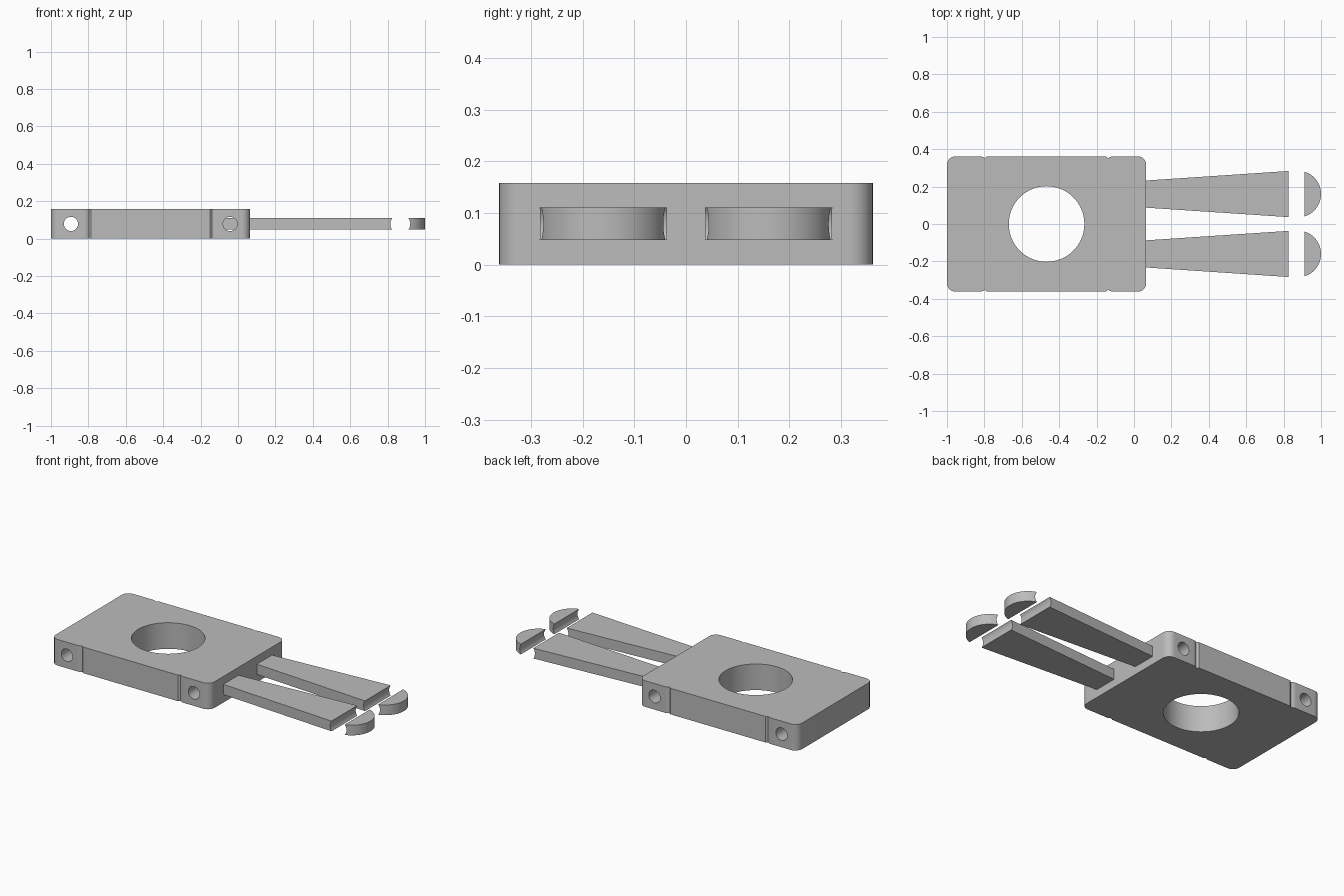
import bpy, bmesh, math
from mathutils import Matrix, Vector

if bpy.data.objects.get("Cube"):
    bpy.data.objects.remove(bpy.data.objects["Cube"], do_unlink=True)

grey = bpy.data.materials.new("plain grey")
grey.use_nodes = True
COLOUR = (0.5, 0.5, 0.5, 1)
grey.diffuse_color = COLOUR
grey.node_tree.nodes["Principled BSDF"].inputs["Base Color"].default_value = COLOUR

MID_X, HALF_X, HALF_Y, HEIGHT = -0.4675, 0.5325, 0.3615, 0.158
MID_Z, ARM_Z = HEIGHT / 2, 0.031


def finish(bm, name):
    bmesh.ops.recalc_face_normals(bm, faces=bm.faces)
    mesh = bpy.data.meshes.new(name)
    bm.to_mesh(mesh)
    bm.free()
    mesh.materials.append(grey)
    obj = bpy.data.objects.new(name, mesh)
    bpy.context.collection.objects.link(obj)
    return obj


def extrude_outline(name, points, z0, z1):
    bm = bmesh.new()
    face = bm.faces.new([bm.verts.new((x, y, z0)) for x, y in points])
    result = bmesh.ops.extrude_face_region(bm, geom=[face])
    verts = [v for v in result["geom"] if isinstance(v, bmesh.types.BMVert)]
    bmesh.ops.translate(bm, vec=(0, 0, z1 - z0), verts=verts)
    return finish(bm, name)


def cylinder(name, centre, radius, depth, along_y=False):
    bm = bmesh.new()
    turn = Matrix.Rotation(math.pi / 2, 4, 'X') if along_y else Matrix()
    bmesh.ops.create_cone(bm, cap_ends=True, segments=64, radius1=radius, radius2=radius,
                          depth=depth, matrix=Matrix.Translation(Vector(centre)) @ turn)
    obj = finish(bm, name)
    obj.hide_render = True
    return obj


def arc(cx, cy, r, start, end, steps):
    angles = [math.radians(start + (end - start) * i / steps) for i in range(steps + 1)]
    return [(cx + r * math.cos(a), cy + r * math.sin(a)) for a in angles]


def cut_and_smooth(obj, cutters):
    bpy.ops.object.select_all(action='DESELECT')
    bpy.context.view_layer.objects.active = obj
    obj.select_set(True)
    for cutter in cutters:
        mod = obj.modifiers.new("cut", 'BOOLEAN')
        mod.operation, mod.solver, mod.object = 'DIFFERENCE', 'EXACT', cutter
        bpy.ops.object.modifier_apply(modifier=mod.name)
    bpy.ops.object.shade_smooth_by_angle(angle=math.radians(30))


# Plate outline: one quarter with rounded corner and shallow side notch, then mirrored
R = 0.045
quarter = arc(HALF_X - R, HALF_Y - R, R, 0, 90, 10)
quarter += arc(0.357, HALF_Y - R, R, 90, 135, 6)
quarter += [(0.318, HALF_Y)]
quarter = [p for p in quarter if p[1] > HALF_Y - 0.012 or p[0] > 0.4]
left = [(-x, y) for x, y in reversed(quarter)]
half = quarter + left
outline = half + [(-x, -y) for x, y in half]
plate = extrude_outline("plate", [(x + MID_X, y) for x, y in outline], 0, HEIGHT)

# Central opening and the two cross holes
cutters = [cylinder("opening_cutter", (MID_X, 0, MID_Z), 0.202, 1)]
for x in (-0.893, -0.042):
    cutters.append(cylinder("cross_hole_cutter", (x, 0, MID_Z), 0.038, 2, True))
cut_and_smooth(plate, cutters)

# Two flared arms with half-round tips, parted by a cross bore
bore = cylinder("tip_bore_cutter", (0.868, 0, MID_Z), 0.053, 2, True)
for side, y in (("left", 0.16), ("right", -0.16)):
    arm = extrude_outline(side + "_arm", [(-0.11, y - 0.061), (0.868, y - 0.126),
                                         (0.868, y + 0.126), (-0.11, y + 0.061)],
                          MID_Z - ARM_Z, MID_Z + ARM_Z)
    tip = extrude_outline(side + "_tip", arc(0.875, y, 0.125, -90, 90, 40),
                          MID_Z - ARM_Z, MID_Z + ARM_Z)
    for part in (arm, tip):
        cut_and_smooth(part, [bore])

for cutter in cutters + [bore]:
    bpy.data.objects.remove(cutter, do_unlink=True)
